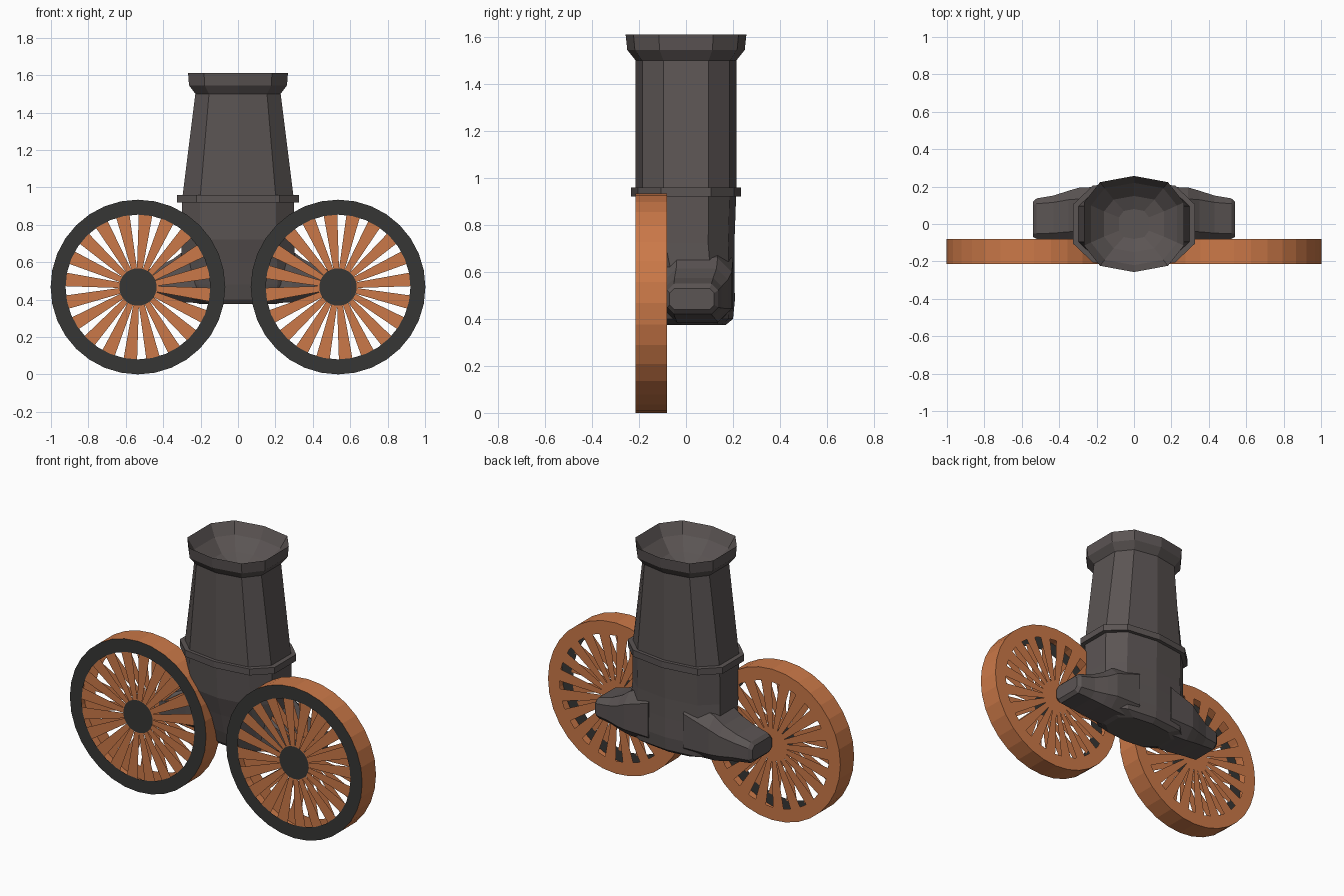
import bpy, math
from math import sin, cos, pi

if "Cube" in bpy.data.objects:
    bpy.data.objects.remove(bpy.data.objects["Cube"])


def material(name, rgb):
    m = bpy.data.materials.new(name)
    m.diffuse_color = (*rgb, 1)
    m.use_nodes = True
    m.node_tree.nodes["Principled BSDF"].inputs["Base Color"].default_value = m.diffuse_color
    return m


IRON = material("iron", (0.105, 0.09, 0.088))
TYRE = material("tyre_black", (0.037, 0.037, 0.035))
WOOD = material("orange_wood", (0.6, 0.19, 0.065))


def make(name, verts, faces, mat):
    me = bpy.data.meshes.new(name)
    me.from_pydata(verts, [], faces)
    me.materials.append(mat)
    me.update()
    ob = bpy.data.objects.new(name, me)
    bpy.context.collection.objects.link(ob)
    return ob


def loft(name, rings, mat):
    n = len(rings[0])
    verts = [p for r in rings for p in r]
    faces = [(k * n + i, k * n + (i + 1) % n, (k + 1) * n + (i + 1) % n, (k + 1) * n + i)
             for k in range(len(rings) - 1) for i in range(n)]
    faces += [tuple(reversed(range(n))), tuple(range((len(rings) - 1) * n, len(rings) * n))]
    return make(name, verts, faces, mat)


# ten-sided barrel cross-section
SECTION = [(0, -1), (.68, -.87), (1, -.45), (1, .45), (.68, .87),
           (0, 1), (-.68, .87), (-1, .45), (-1, -.45), (-.68, -.87)]


def ring(z, hx, front, back):
    cy, hy = (front + back) / 2, (back - front) / 2
    return [(x * hx, cy + y * hy, z) for x, y in SECTION]


# barrel: swollen breech, tapered tube, flared mouth and hollow bowl
profile = [(.375, .20, -.09, .17), (.40, .29, -.11, .20), (.48, .31, -.135, .208),
           (.60, .305, -.165, .206), (.72, .30, -.20, .206), (.94, .298, -.214, .214),
           (1.50, .228, -.214, .214), (1.545, .262, -.25, .25), (1.61, .267, -.257, .257),
           (1.54, .23, -.22, .22), (1.47, .16, -.15, .15), (1.44, .08, -.08, .08)]
loft("barrel", [ring(*p) for p in profile], IRON)

# raised band round the middle
loft("barrel_band", [ring(.92, .325, -.235, .235), ring(.96, .325, -.235, .235)], IRON)


# axle arms: chamfered sections shrinking outwards
def arm_section(x, y0, y1, z0, z1, s):
    c = .22 * min(y1 - y0, z1 - z0)
    pts = [(y0 + c, z0), (y1 - c, z0), (y1, z0 + c), (y1, z1 - c),
           (y1 - c, z1), (y0 + c, z1), (y0, z1 - c), (y0, z0 + c)]
    if s < 0:
        pts.reverse()
    return [(s * x, y, z) for y, z in pts]


ARM = [(.12, -.10, .20, .378, .72), (.29, -.10, .195, .385, .66), (.35, -.09, .178, .395, .615),
       (.43, -.085, .152, .41, .575), (.52, -.08, .137, .42, .55), (.54, -.07, .12, .44, .53)]

# wheels: open drum with a thin spoked plate on each side
WX, WZ, R, RI = .535, .467, .467, .387
FRONT, BACK, SEG, SPOKES = -.215, -.08, 32, 20


def polar(x, y, r, a, off=0):
    return (x + r * cos(a) - off * sin(a), y, WZ + r * sin(a) + off * cos(a))


def band(name, x, r0, y0, r1, y1, mat):
    v = [polar(x, y, r, 2 * pi * i / SEG) for r, y in ((r0, y0), (r1, y1)) for i in range(SEG)]
    f = [(i, SEG + i, SEG + (i + 1) % SEG, (i + 1) % SEG) for i in range(SEG)]
    make(name, v, f, mat)


def disc(name, x, y, r, mat, flip=False):
    f = list(range(SEG))
    make(name, [polar(x, y, r, 2 * pi * i / SEG) for i in range(SEG)],
         [f[::-1] if flip else f], mat)


def spokes(name, x, y, r0, phase, flip=False):
    v, f = [], []
    for k in range(SPOKES):
        a, b = phase + 2 * pi * k / SPOKES, len(v)
        w0 = .008 + .075 * r0
        v += [polar(x, y, r0, a, -w0), polar(x, y, RI + .01, a, -.037),
              polar(x, y, RI + .01, a, .037), polar(x, y, r0, a, w0)]
        q = [b, b + 1, b + 2, b + 3]
        f.append(q[::-1] if flip else q)
    make(name, v, f, WOOD)


for side, s in (("left", -1), ("right", 1)):
    loft(side + "_axle_arm", [arm_section(*a, s) for a in ARM], IRON)
    x = s * WX
    phase = math.radians(-6 if s < 0 else 6)
    band(side + "_wheel_tread", x, R, BACK, R, FRONT, WOOD)
    band(side + "_wheel_front_rim", x, RI, FRONT, R, FRONT, TYRE)
    band(side + "_wheel_back_rim", x, R, BACK, RI, BACK, WOOD)
    spokes(side + "_wheel_front_spokes", x, FRONT + .002, .06, phase)
    spokes(side + "_wheel_back_spokes", x, BACK - .002, .03, phase, True)
    disc(side + "_wheel_front_hub", x, FRONT, .1, TYRE)
    disc(side + "_wheel_back_hub", x, BACK, .04, WOOD, True)
